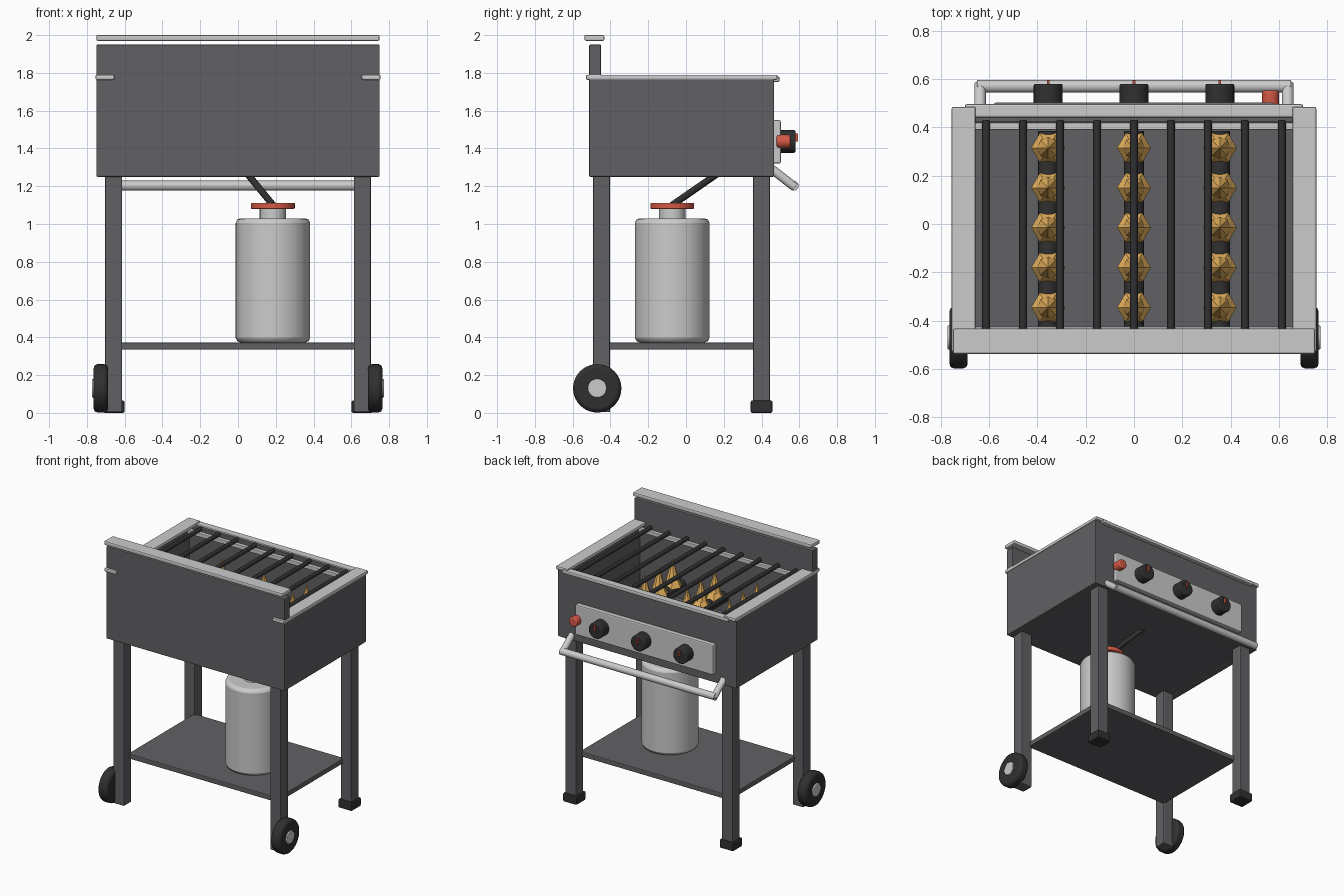
import bpy, math
from mathutils import Vector

if "Cube" in bpy.data.objects:
    bpy.data.objects.remove(bpy.data.objects["Cube"])


def material(name, rgb):
    m = bpy.data.materials.new(name)
    m.diffuse_color = (*rgb, 1)
    m.use_nodes = True
    m.node_tree.nodes["Principled BSDF"].inputs["Base Color"].default_value = m.diffuse_color
    return m


DARK = material("dark_enamel", (0.12, 0.12, 0.13))
STEEL = material("steel", (0.6, 0.6, 0.62))
BLACK = material("black", (0.03, 0.03, 0.03))
RED = material("red", (0.65, 0.1, 0.06))
FLAME = material("flame", (0.85, 0.48, 0.12))


def finish(o, name, mat, bevel=0.0):
    o.name = name
    o.data.materials.append(mat)
    if bevel:
        b = o.modifiers.new("Bevel", "BEVEL")
        b.width, b.segments = bevel, 2
        b.limit_method = "ANGLE"
    return o


def box(name, x, y, z, mat=DARK, bevel=0.006):
    """Box from (min, max) pairs on each axis."""
    bpy.ops.mesh.primitive_cube_add(size=1, location=[(a + b) / 2 for a, b in (x, y, z)])
    o = bpy.context.object
    o.scale = [b - a for a, b in (x, y, z)]
    bpy.ops.object.transform_apply(location=False, rotation=False, scale=True)
    return finish(o, name, mat, bevel)


def rod(name, p, q, r, mat, r2=None, sides=32, bevel=0.0, smooth=True):
    """Cylinder or cone between two points."""
    p, q = Vector(p), Vector(q)
    d = q - p
    bpy.ops.mesh.primitive_cone_add(vertices=sides, radius1=r, radius2=r if r2 is None else r2,
                                    depth=d.length, location=(p + q) / 2)
    o = bpy.context.object
    o.rotation_euler = d.to_track_quat("Z", "Y").to_euler()
    if smooth:
        bpy.ops.object.shade_smooth_by_angle(angle=math.radians(40))
    return finish(o, name, mat, bevel)


# Open firebox
box("firebox_floor", (-0.74, 0.74), (-0.50, 0.455), (1.252, 1.29), bevel=0)
box("firebox_front_wall", (-0.75, 0.75), (0.42, 0.467), (1.25, 1.77))
box("back_panel", (-0.75, 0.75), (-0.513, -0.45), (1.25, 1.95))
for s, side in ((-1, "left"), (1, "right")):
    xs = sorted((s * 0.70, s * 0.75))
    box(f"firebox_{side}_wall", xs, (-0.51, 0.465), (1.25, 1.77))
    # Side rim
    box(f"{side}_rim", sorted((s * 0.655, s * 0.755)), (-0.53, 0.485), (1.763, 1.79), STEEL, 0.008)
box("front_rim", (-0.70, 0.70), (0.44, 0.496), (1.752, 1.78), STEEL, 0.008)
box("back_cap", (-0.75, 0.75), (-0.538, -0.432), (1.97, 2.0), STEEL, 0.008)

# Grill rods and their supports
for i in range(9):
    x = (i - 4) * 0.153
    rod(f"grill_rod_{i + 1}", (x, -0.455, 1.762), (x, 0.43, 1.762), 0.016, BLACK, sides=16)
for y, n in ((-0.44, "back"), (0.405, "front")):
    box(f"{n}_grill_support", (-0.70, 0.70), (y - 0.015, y + 0.015), (1.715, 1.745), STEEL, 0.004)

# Burners and flames
for i, x in enumerate((-0.355, 0, 0.355)):
    rod(f"burner_{i + 1}", (x, -0.45, 1.40), (x, 0.385, 1.40), 0.042, BLACK, sides=24)
    for j in range(5):
        y = -0.345 + j * 0.165
        rod(f"outer_flame_{i + 1}_{j + 1}", (x, y, 1.43), (x, y, 1.56), 0.07, FLAME,
            r2=0, sides=6, smooth=False).rotation_euler.z += math.pi / 6
        rod(f"inner_flame_{i + 1}_{j + 1}", (x, y, 1.48), (x, y, 1.645), 0.045, FLAME,
            r2=0, sides=8, smooth=False)
    # Control knob with pointer
    rod(f"knob_{i + 1}", (x, 0.495, 1.437), (x, 0.58, 1.437), 0.06, BLACK, bevel=0.008)
    box(f"knob_pointer_{i + 1}", (x - 0.006, x + 0.006), (0.57, 0.594), (1.437, 1.48), RED, 0.002)

# Control panel and igniter
box("control_panel", (-0.58, 0.58), (0.463, 0.502), (1.32, 1.55), STEEL, 0.008)
rod("igniter_button", (0.565, 0.48, 1.437), (0.565, 0.552, 1.437), 0.036, RED, bevel=0.008)

# Towel bar handle
rod("handle_bar", (-0.65, 0.57, 1.203), (0.65, 0.57, 1.203), 0.026, STEEL)
for s, side in ((-1, "left"), (1, "right")):
    rod(f"{side}_handle_arm", (s * 0.637, 0.455, 1.29), (s * 0.637, 0.577, 1.195), 0.024, STEEL)

# Legs, feet and wheels
for s, side in ((-1, "left"), (1, "right")):
    xs = sorted((s * 0.613, s * 0.703))
    box(f"{side}_wheel_leg", xs, (-0.492, -0.402), (0.004, 1.26))
    box(f"{side}_foot_leg", xs, (0.355, 0.445), (0.02, 1.26))
    box(f"{side}_foot", sorted((s * 0.60, s * 0.716)), (0.342, 0.458), (0, 0.066), BLACK, 0.01)
    rod(f"{side}_wheel", (s * 0.688, -0.47, 0.13), (s * 0.764, -0.47, 0.13), 0.128, BLACK,
        sides=40, bevel=0.02)
    rod(f"{side}_hub", (s * 0.69, -0.47, 0.13), (s * 0.772, -0.47, 0.13), 0.05, STEEL, bevel=0.005)

# Lower shelf
box("shelf", (-0.63, 0.63), (-0.42, 0.375), (0.335, 0.373))

# Gas tank with collar, valve and hose
tx, ty = 0.185, -0.073
rod("gas_tank", (tx, ty, 0.373), (tx, ty, 1.03), 0.197, STEEL, sides=48, bevel=0.025)
rod("tank_collar", (tx, ty, 1.02), (tx, ty, 1.085), 0.07, STEEL)
rod("tank_valve", (tx, ty, 1.08), (tx, ty, 1.112), 0.116, RED, bevel=0.005)
rod("gas_hose", (tx, ty, 1.10), (0.05, 0.165, 1.265), 0.018, BLACK, sides=16)
